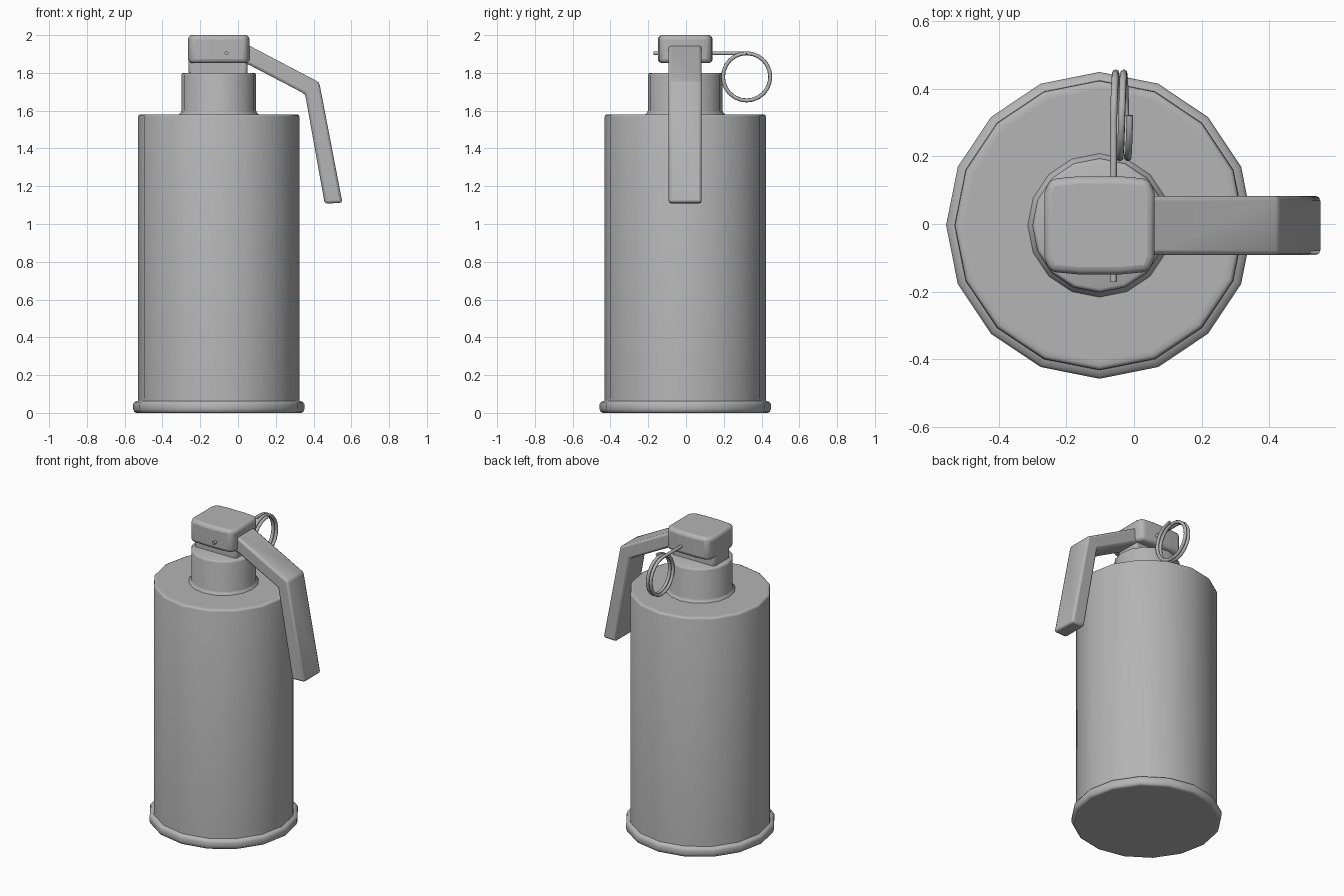
import bpy, bmesh, math
from math import cos, sin, pi

if "Cube" in bpy.data.objects:
    bpy.data.objects.remove(bpy.data.objects["Cube"])

CX, CY = -0.102, -0.004   # axis of the canister

grey = bpy.data.materials.new("dark_grey")
grey.diffuse_color = (0.46, 0.46, 0.46, 1)
grey.use_nodes = True
grey.node_tree.nodes["Principled BSDF"].inputs["Base Color"].default_value = grey.diffuse_color


def finish(name, bm, bevel=0.0, segments=2, smooth=60):
    bmesh.ops.recalc_face_normals(bm, faces=bm.faces)
    me = bpy.data.meshes.new(name)
    bm.to_mesh(me)
    bm.free()
    me.materials.append(grey)
    ob = bpy.data.objects.new(name, me)
    bpy.context.collection.objects.link(ob)
    if bevel:
        mod = ob.modifiers.new("bevel", 'BEVEL')
        mod.width, mod.segments = bevel, segments
        mod.limit_method, mod.angle_limit = 'ANGLE', math.radians(36)
    bpy.ops.object.select_all(action='DESELECT')
    ob.select_set(True)
    bpy.context.view_layer.objects.active = ob
    bpy.ops.object.shade_smooth_by_angle(angle=math.radians(smooth))
    return ob


def lathe(name, profile, sides=16):
    """Revolve (radius, z) points round the canister axis and cap both ends."""
    bm = bmesh.new()
    rings = [[bm.verts.new((CX + r * cos(2 * pi * i / sides),
                            CY + r * sin(2 * pi * i / sides), z))
              for i in range(sides)] for r, z in profile]
    for a, b in zip(rings, rings[1:]):
        for i in range(sides):
            j = (i + 1) % sides
            bm.faces.new((a[i], a[j], b[j], b[i]))
    bm.faces.new(rings[0][::-1])
    bm.faces.new(rings[-1])
    return finish(name, bm)


def prism(name, points, vector, bevel, segments=2):
    """Extrude a closed outline along a vector."""
    bm = bmesh.new()
    face = bm.faces.new([bm.verts.new(p) for p in points])
    new = bmesh.ops.extrude_face_region(bm, geom=[face])["geom"]
    bmesh.ops.translate(bm, vec=vector,
                        verts=[v for v in new if isinstance(v, bmesh.types.BMVert)])
    return finish(name, bm, bevel, segments)


# Canister with rolled bottom rim
lathe("canister", [(0.43, 0), (0.438, 0), (0.448, 0.006), (0.453, 0.02), (0.453, 0.046),
                   (0.446, 0.058), (0.428, 0.064), (0.427, 0.08),
                   (0.427, 1.568), (0.424, 1.576), (0.416, 1.58), (0.40, 1.58)])

# Neck with a small fillet at its base
lathe("neck", [(0.212, 1.57), (0.212, 1.58), (0.202, 1.588), (0.198, 1.60),
               (0.198, 1.788), (0.195, 1.796), (0.187, 1.80)])

# Narrow stem between neck and head
prism("stem", [(x, y, 1.78) for x, y in
               ((-0.262, -0.09), (0.05, -0.09), (0.05, 0.078), (-0.262, 0.078))],
      (0, 0, 0.12), 0.015)

# Fuse head: rounded block with slightly bulging sides
quarter = [(0.163, 0.095), (0.147, 0.137), (0.06, 0.145)]
outline = (quarter + [(-x, y) for x, y in reversed(quarter)]
           + [(-x, -y) for x, y in quarter] + [(x, -y) for x, y in reversed(quarter)])
prism("fuse_head", [(CX + x, CY + y, 1.852) for x, y in outline],
      (0, 0, 0.148), 0.022, 3)

# Safety lever
side = [(0.0, 1.968), (0.06, 1.944), (0.43, 1.75), (0.553, 1.112),
        (0.459, 1.108), (0.355, 1.688), (0.06, 1.842), (0.0, 1.86)]
prism("safety_lever", [(x, -0.092, z) for x, z in side], (0, 0.175, 0), 0.014)

# Pin and pull ring: one wire that runs through the head into a two-turn coil
R, RY, RZ, TURNS, STEPS = 0.125, 0.321, 1.779, 2, 24
path = [(-0.061, -0.172, RZ + R), (-0.061, 0.14, RZ + R)]
for i in range(TURNS * STEPS + 1):
    t = i / STEPS
    path.append((-0.06 + 0.024 * t, RY + R * sin(2 * pi * t), RZ + R * cos(2 * pi * t)))
wire = bpy.data.curves.new("pin_and_ring", 'CURVE')
wire.dimensions = '3D'
wire.bevel_depth, wire.bevel_resolution, wire.use_fill_caps = 0.0105, 2, True
wire.materials.append(grey)
spline = wire.splines.new('POLY')
spline.points.add(len(path) - 1)
for p, co in zip(spline.points, path):
    p.co = (*co, 1)
spline.use_smooth = True
ring = bpy.data.objects.new("pin_and_ring", wire)
bpy.context.collection.objects.link(ring)
